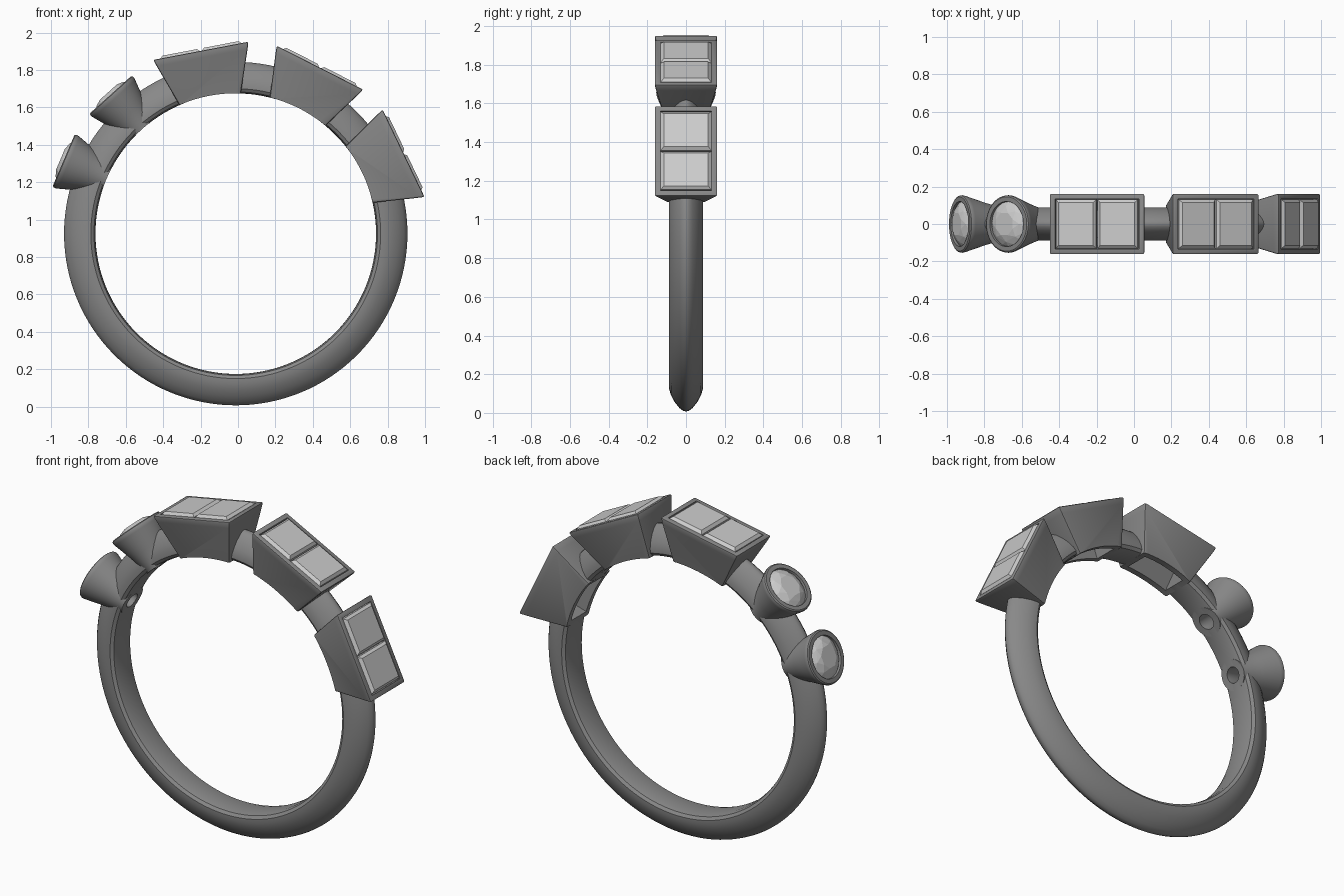
import bpy, bmesh
from math import sin, cos, pi, radians
from mathutils import Matrix

if "Cube" in bpy.data.objects:
    bpy.data.objects.remove(bpy.data.objects["Cube"])

CENTRE = (-0.012, 0, 0.925)
BOX_ANGLES = (100.8, 63.1, 25.6)
CONE_ANGLES = (132, 157)


def material(name, v):
    m = bpy.data.materials.new(name)
    m.diffuse_color = (v, v, v, 1)
    m.use_nodes = True
    m.node_tree.nodes["Principled BSDF"].inputs["Base Color"].default_value = m.diffuse_color
    return m


METAL = material("dark_metal", 0.25)
STONE = material("pale_stone", 0.75)


def place(angle):
    # local z points outward from the ring centre, local x runs along the band
    return Matrix.Translation(CENTRE) @ Matrix.Rotation(radians(90 - angle), 4, 'Y')


def finish(bm, name, matrix, mat):
    bmesh.ops.recalc_face_normals(bm, faces=bm.faces[:])
    bm.transform(matrix)
    me = bpy.data.meshes.new(name)
    bm.to_mesh(me)
    bm.free()
    me.materials.append(mat)
    ob = bpy.data.objects.new(name, me)
    bpy.context.collection.objects.link(ob)
    return ob


def loft(name, sections, matrix, mat=METAL, closed=False, bevel=0):
    bm = bmesh.new()
    loops = [[bm.verts.new(p) for p in s] for s in sections]
    n = len(loops[0])
    pairs = list(zip(loops, loops[1:])) + ([(loops[-1], loops[0])] if closed else [])
    for a, b in pairs:
        for i in range(n):
            j = (i + 1) % n
            bm.faces.new((a[i], a[j], b[j], b[i]))
    if not closed:
        bm.faces.new(loops[0])
        bm.faces.new(loops[-1])
    bmesh.ops.recalc_face_normals(bm, faces=bm.faces[:])
    if bevel:
        edges = [e for e in bm.edges if e.calc_face_angle(0) > 0.6]
        bmesh.ops.bevel(bm, geom=edges, offset=bevel, segments=2, profile=0.5,
                        affect='EDGES')
    return finish(bm, name, matrix, mat)


def rect(z, hx, hy, ox=0):
    return [(ox + hx, hy, z), (ox - hx, hy, z), (ox - hx, -hy, z), (ox + hx, -hy, z)]


def circle(z, r, n=48, turn=0):
    return [(r * cos(2 * pi * (i + turn) / n), r * sin(2 * pi * (i + turn) / n), z)
            for i in range(n)]


def cut(ob, cutters):
    for c in cutters:
        m = ob.modifiers.new("cut", 'BOOLEAN')
        m.object, m.operation, m.solver = c, 'DIFFERENCE', 'EXACT'
    bpy.context.view_layer.update()
    me = bpy.data.meshes.new_from_object(
        ob.evaluated_get(bpy.context.evaluated_depsgraph_get()))
    ob.modifiers.clear()
    ob.data = me


def smooth(ob, angle=32):
    bpy.ops.object.select_all(action='DESELECT')
    ob.select_set(True)
    bpy.context.view_layer.objects.active = ob
    bpy.ops.object.shade_smooth_by_angle(angle=radians(angle))


# band: flat-ish inside, domed outside
half = [(.75, 0), (.751, .05), (.758, .077), (.775, .089), (.80, .088), (.835, .077),
        (.87, .058), (.90, .034), (.914, .015), (.918, 0)]
profile = half + [(r, -y) for r, y in half[-2:0:-1]]
N = 128
band = loft("band", [[(r * cos(2 * pi * k / N), y, r * sin(2 * pi * k / N))
                      for r, y in profile] for k in range(N)],
            Matrix.Translation(CENTRE), closed=True)

# finger bore used to trim the settings
bore = loft("bore_cutter", [circle(-.5, .7505, 128), circle(.5, .7505, 128)],
            Matrix.Translation(CENTRE) @ Matrix.Rotation(pi / 2, 4, 'X'))

hollows, settings = [], []
for i, a in enumerate(BOX_ANGLES, 1):
    m = place(a)
    # tapered box setting with an open bottom and a pocket on top
    box = loft(f"box_setting_{i}", [rect(.68, .149, .092), rect(.955, .246, .155),
                                    rect(.995, .259, .163)], m, bevel=.009)
    hollow = loft(f"box_hollow_cutter_{i}", [rect(.66, .11, .055), rect(.955, .205, .115),
                                             rect(.965, .228, .133), rect(1.05, .228, .133)], m)
    cut(box, [bore, hollow])
    hollows.append(hollow)
    settings.append(box)
    # pair of step-cut stones
    for side in (-1, 1):
        o = side * .113
        loft(f"square_stone_{i}_{'left' if side < 0 else 'right'}",
             [rect(.90, .02, .04, o), rect(.966, .109, .131, o), rect(.993, .109, .131, o),
              rect(1.008, .094, .114, o)], m, STONE)

for i, a in enumerate(CONE_ANGLES, 1):
    m = place(a)
    # flared round setting with a drilled hole
    cone = loft(f"cone_setting_{i}", [circle(.68, .083), circle(.76, .088), circle(.86, .115),
                                      circle(.97, .150), circle(.985, .154), circle(.995, .152),
                                      circle(1.0, .145)], m)
    hollow = loft(f"cone_hollow_cutter_{i}", [circle(.66, .045), circle(.84, .045),
                                              circle(.965, .118), circle(1.05, .124)], m)
    cut(cone, [bore, hollow])
    hollows.append(hollow)
    settings.append(cone)
    # faceted round stone
    bm = bmesh.new()
    for p in (circle(.88, .01, 8) + circle(.975, .121, 16) + circle(.985, .121, 16)
              + circle(1.006, .095, 8) + circle(1.018, .065, 8, .5)):
        bm.verts.new(p)
    bmesh.ops.convex_hull(bm, input=bm.verts[:])
    finish(bm, f"round_stone_{i}", m, STONE)

# open the band under each setting
cut(band, hollows)
for ob in [band] + settings:
    smooth(ob)
for c in hollows + [bore]:
    bpy.data.objects.remove(c)
